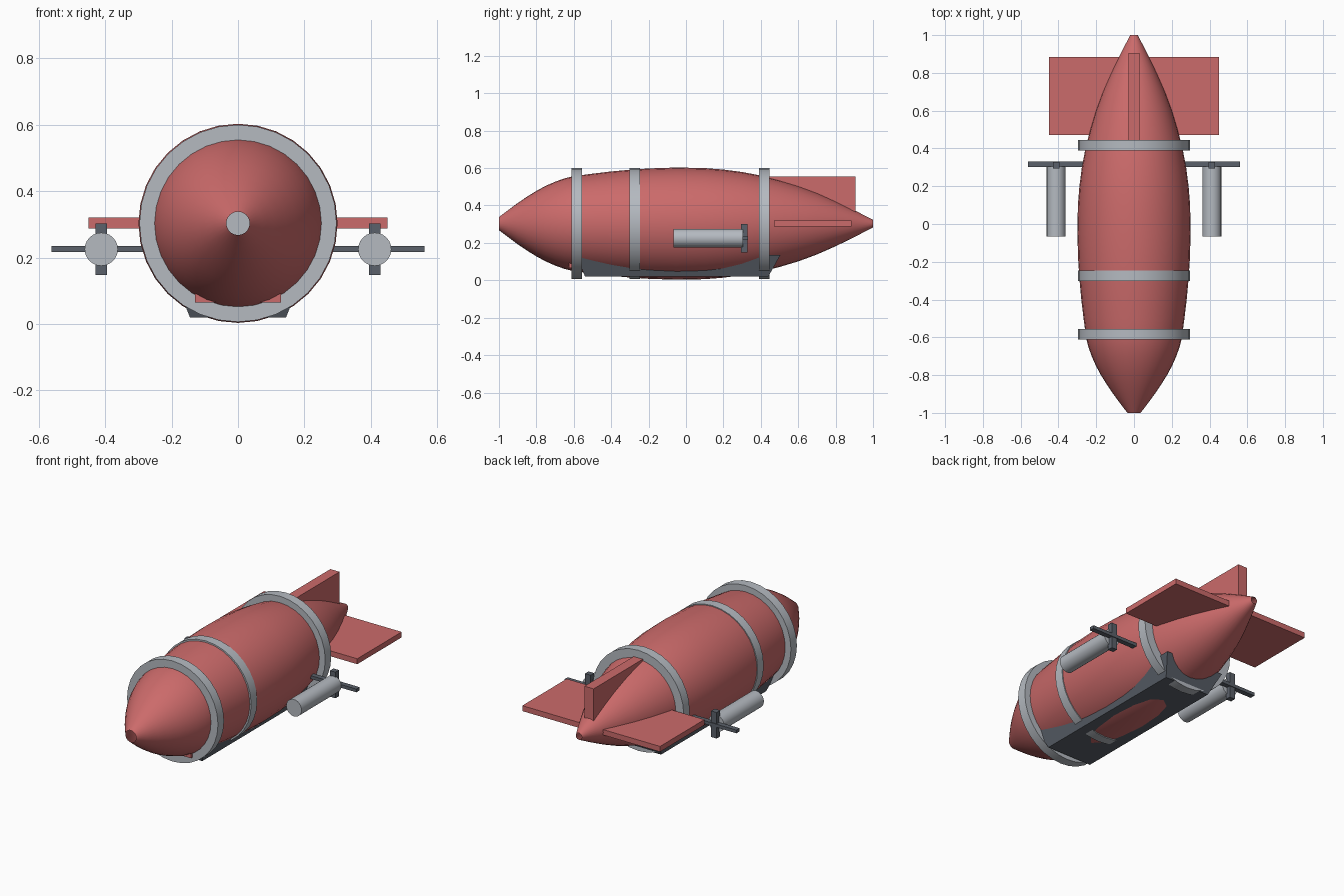
import bpy, bmesh, math

if "Cube" in bpy.data.objects:
    bpy.data.objects.remove(bpy.data.objects["Cube"])

CZ = 0.303  # height of the hull axis


def material(name, rgb):
    m = bpy.data.materials.new(name)
    m.diffuse_color = (*rgb, 1)
    m.use_nodes = True
    m.node_tree.nodes["Principled BSDF"].inputs["Base Color"].default_value = m.diffuse_color
    return m


RED = material("hull red", (0.60, 0.145, 0.145))
GREY = material("light grey", (0.46, 0.49, 0.53))
DARK = material("dark slate", (0.105, 0.12, 0.145))


def finish(name, bm, mat, smooth=False):
    bmesh.ops.recalc_face_normals(bm, faces=bm.faces[:])
    me = bpy.data.meshes.new(name)
    bm.to_mesh(me)
    bm.free()
    ob = bpy.data.objects.new(name, me)
    bpy.context.collection.objects.link(ob)
    me.materials.append(mat)
    if smooth:
        bpy.ops.object.select_all(action='DESELECT')
        ob.select_set(True)
        bpy.context.view_layer.objects.active = ob
        bpy.ops.object.shade_smooth_by_angle(angle=math.radians(35))
    return ob


def lathe(name, profile, mat, x=0, z=CZ, sides=32, caps=True):
    """Surface of revolution about the y direction, from (y, radius) pairs."""
    bm = bmesh.new()
    rings = []
    for y, r in profile:
        rings.append([bm.verts.new((x + r * math.cos(2 * math.pi * i / sides), y,
                                    z + r * math.sin(2 * math.pi * i / sides)))
                      for i in range(sides)])
    for a, b in zip(rings, rings[1:]):
        for i in range(sides):
            j = (i + 1) % sides
            bm.faces.new((a[i], a[j], b[j], b[i]))
    if caps:
        bm.faces.new(rings[0])
        bm.faces.new(rings[-1])
    return finish(name, bm, mat, True)


def box(name, xs, ys, zs, mat, top_xs=None, top_ys=None):
    """Box between limits; the top rectangle may differ from the bottom one."""
    bm = bmesh.new()
    bmesh.ops.create_cube(bm, size=1)
    for v in bm.verts:
        up = v.co.z > 0
        bx = top_xs if up and top_xs else xs
        by = top_ys if up and top_ys else ys
        v.co = (bx[v.co.x > 0], by[v.co.y > 0], zs[up])
    return finish(name, bm, mat)


# Envelope, open at nose and tail tips
lathe("hull", [(-1, .035), (-.95, .073), (-.9, .11), (-.85, .144), (-.8, .175),
               (-.75, .202), (-.7, .224), (-.65, .242), (-.6, .254), (-.5, .267),
               (-.4, .279), (-.3, .288), (-.2, .295), (-.05, .30), (.1, .297),
               (.2, .289), (.3, .276), (.4, .257), (.5, .232), (.6, .202),
               (.7, .165), (.8, .121), (.9, .072), (1, .02)], RED, caps=False)

# Bands around the envelope
for part, y in (("front", -.583), ("middle", -.273), ("rear", .418)):
    lathe(part + "_band", [(y - .028, .297), (y + .028, .297)], GREY)

# Tail fins
box("horizontal_fin", (-.45, .45), (.47, .885), (.288, .32), RED)
box("vertical_fin", (-.03, .03), (.44, .905), (CZ, .555), RED)

# Gondola under the belly, flaring upward, with a nose block
box("gondola", (-.145, .145), (-.54, .44), (.02, .135), DARK,
    (-.19, .19), (-.585, .505))
box("gondola_nose", (-.13, .13), (-.625, -.35), (.065, .12), RED)

# Engines with crossed propeller blades
for side, s in (("left", -1), ("right", 1)):
    x = s * .412
    lathe(side + "_engine", [(-.067, .05), (.305, .05)], GREY, x=x, z=.225, sides=24)
    box(side + "_blade_wide", (x - .15, x + .15), (.302, .332), (.216, .235), DARK)
    box(side + "_blade_tall", (x - .018, x + .018), (.295, .328), (.148, .302), DARK)
